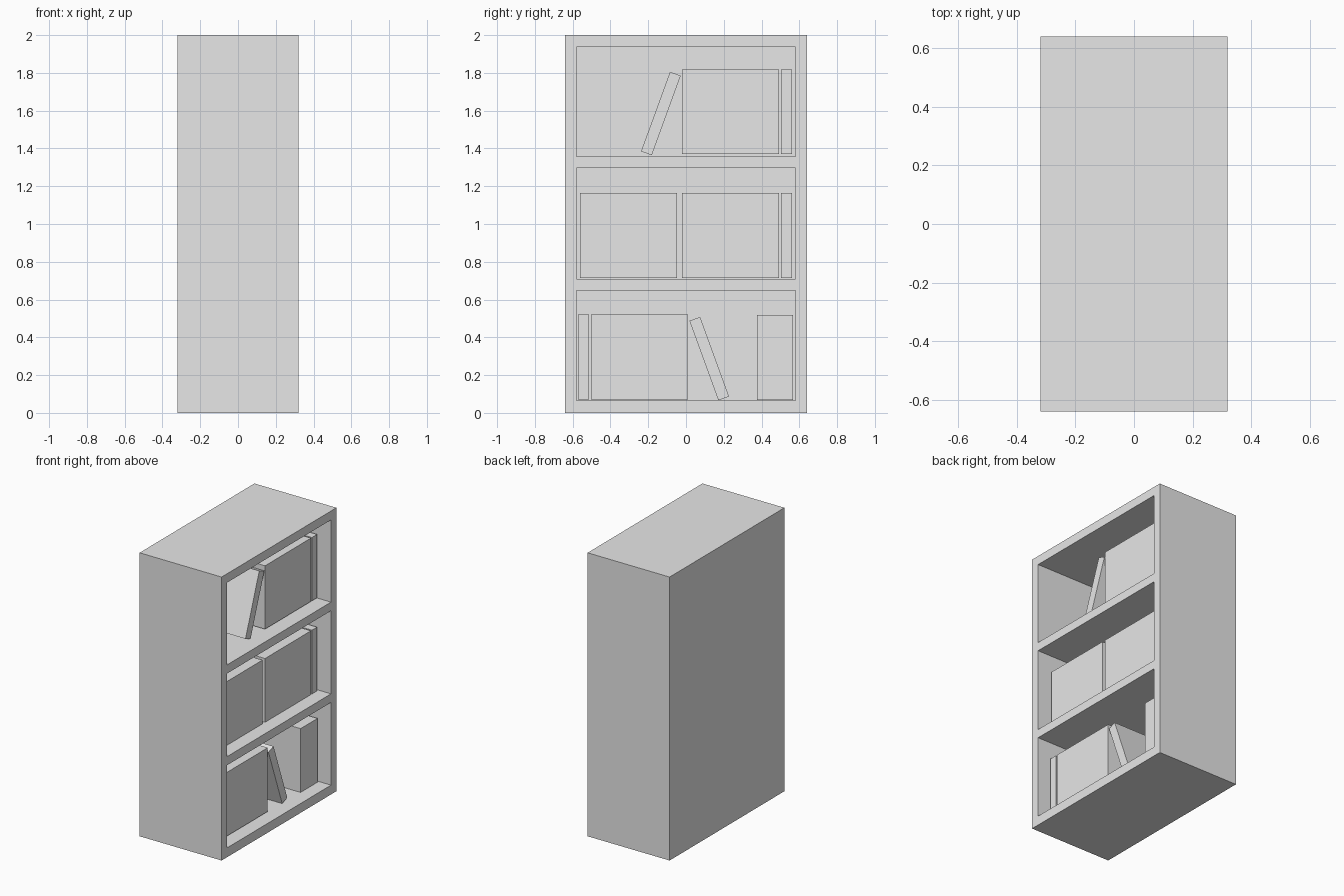
import bpy
import bmesh
import math
from mathutils import Matrix, Vector

cube = bpy.data.objects.get("Cube")
if cube:
    bpy.data.objects.remove(cube, do_unlink=True)

grey = bpy.data.materials.new("light_grey")
grey.use_nodes = True
grey.diffuse_color = (0.8, 0.8, 0.8, 1)
grey.node_tree.nodes["Principled BSDF"].inputs["Base Color"].default_value = (0.8, 0.8, 0.8, 1)


def make_object(name, bm):
    mesh = bpy.data.meshes.new(name)
    bm.to_mesh(mesh)
    bm.free()
    mesh.materials.append(grey)
    obj = bpy.data.objects.new(name, mesh)
    bpy.context.collection.objects.link(obj)
    return obj


def box(name, low, high, tilt=0):
    """Box between two corners, tilted about its own centre around x."""
    low, high = Vector(low), Vector(high)
    bm = bmesh.new()
    bmesh.ops.create_cube(bm, size=1, matrix=Matrix.Diagonal((*(high - low), 1)))
    obj = make_object(name, bm)
    obj.location = (low + high) / 2
    obj.rotation_euler.x = math.radians(tilt)
    return obj


# Bookcase shell: grid of the open side, with three compartments pushed inward
HALF_DEPTH, HALF_WIDTH, INNER = 0.32, 0.64, 0.58
BACK = -0.26
ys = [-HALF_WIDTH, -INNER, INNER, HALF_WIDTH]
zs = [0, 0.066, 0.649, 0.71, 1.296, 1.357, 1.937, 2]

bm = bmesh.new()
grid = [[bm.verts.new((HALF_DEPTH, y, z)) for y in ys] for z in zs]
compartments = []
for row in range(len(zs) - 1):
    for col in range(len(ys) - 1):
        face = bm.faces.new((grid[row][col], grid[row][col + 1],
                             grid[row + 1][col + 1], grid[row + 1][col]))
        if col == 1 and row % 2 == 1:
            compartments.append(face)

# Outer walls and back panel
rim = [e for e in bm.edges if e.is_boundary]
outer = bmesh.ops.extrude_edge_only(bm, edges=rim)["geom"]
bmesh.ops.translate(bm, vec=(-2 * HALF_DEPTH, 0, 0),
                    verts=[g for g in outer if isinstance(g, bmesh.types.BMVert)])
bmesh.ops.holes_fill(bm, edges=[e for e in bm.edges if e.is_boundary], sides=0)

# Hollow compartments
for face in compartments:
    inner = bmesh.ops.extrude_discrete_faces(bm, faces=[face])["faces"][0]
    for v in inner.verts:
        v.co.x = BACK
bmesh.ops.remove_doubles(bm, verts=bm.verts, dist=0.0001)
# Side walls of each compartment
bmesh.ops.bridge_loops  # operator kept local to the shell
for low, high in ((1, 2), (3, 4), (5, 6)):
    loop = [(-INNER, zs[low]), (INNER, zs[low]), (INNER, zs[high]), (-INNER, zs[high])]
    for a, b in zip(loop, loop[1:] + loop[:1]):
        corners = [(HALF_DEPTH, *a), (HALF_DEPTH, *b), (BACK, *b), (BACK, *a)]
        if not any(all(any((v.co - Vector(c)).length < 0.001 for v in f.verts)
                       for c in corners) for f in bm.faces):
            bm.faces.new([bm.verts.new(c) for c in corners])
bmesh.ops.remove_doubles(bm, verts=bm.verts, dist=0.0001)
bmesh.ops.recalc_face_normals(bm, faces=bm.faces)
make_object("bookcase", bm)

# Upright books: name, y range, z range
BOOK_BACK, BOOK_FRONT = -0.2, 0.225
books = [
    ("top_book_set", -0.02, 0.492, 1.37, 1.817),
    ("top_end_book", 0.503, 0.561, 1.37, 1.817),
    ("middle_left_book_set", -0.561, -0.048, 0.713, 1.163),
    ("middle_right_book_set", -0.02, 0.492, 0.713, 1.163),
    ("middle_end_book", 0.503, 0.561, 0.713, 1.163),
    ("bottom_end_book", -0.571, -0.513, 0.072, 0.522),
    ("bottom_book_set", -0.503, 0.01, 0.072, 0.522),
    ("bottom_thick_book", 0.376, 0.566, 0.067, 0.517),
]
for name, y0, y1, z0, z1 in books:
    box(name, (BOOK_BACK, y0, z0), (BOOK_FRONT, y1, z1))

# Leaning books
for name, y, z, tilt in (("top_leaning_book", -0.133, 1.585, -20),
                         ("bottom_leaning_book", 0.123, 0.287, 20)):
    box(name, (BOOK_BACK, y - 0.03, z - 0.224), (BOOK_FRONT, y + 0.03, z + 0.224), tilt)
